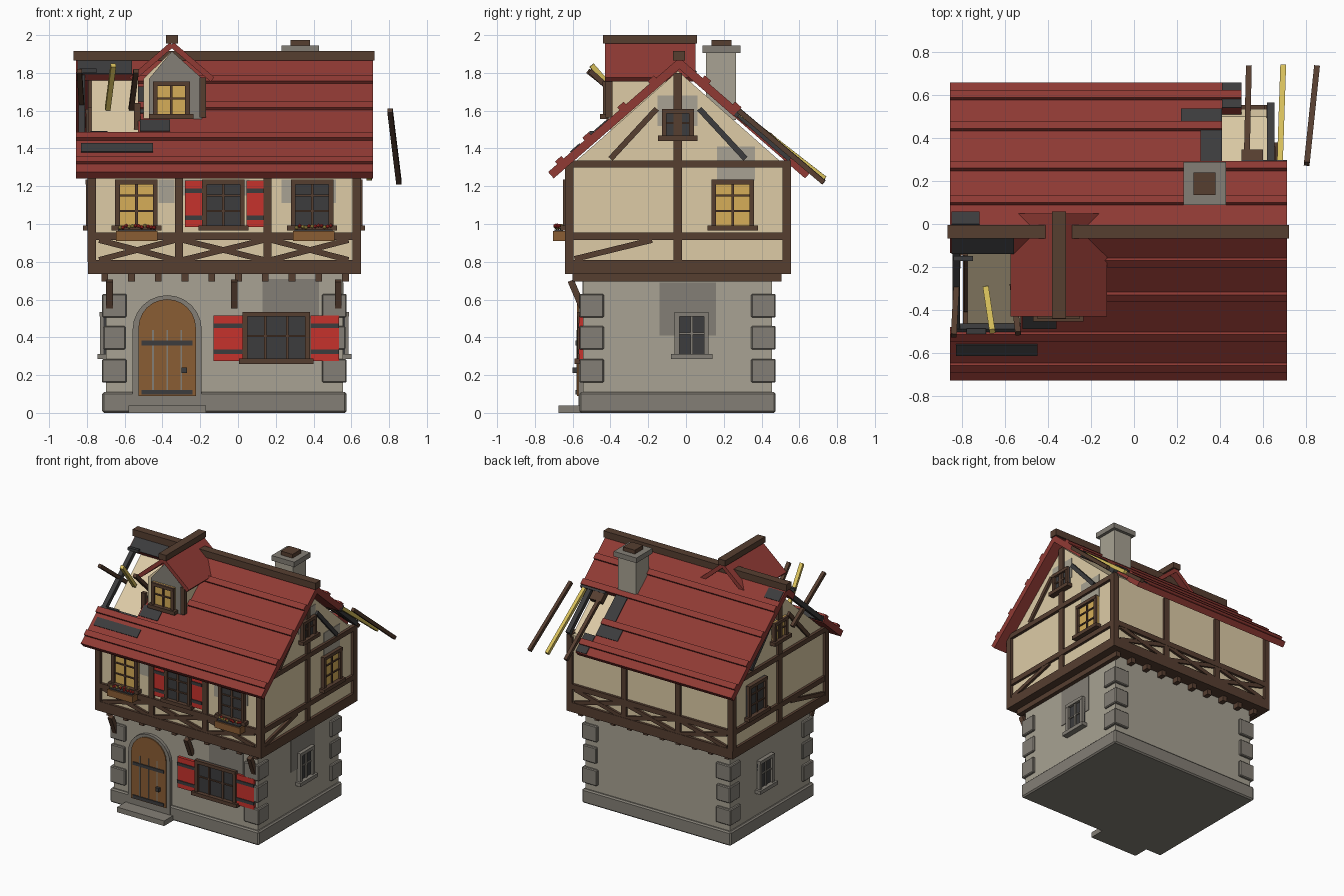
import bpy, bmesh, math, random
from mathutils import Matrix, Vector

if "Cube" in bpy.data.objects:
    bpy.data.objects.remove(bpy.data.objects["Cube"])
random.seed(4)


def material(name, *rgb):
    mat = bpy.data.materials.new(name)
    linear = [((c / 255 + .055) / 1.055) ** 2.4 for c in rgb] + [1]
    mat.use_nodes = True
    mat.diffuse_color = linear
    mat.node_tree.nodes["Principled BSDF"].inputs["Base Color"].default_value = linear
    return mat


PLASTER = material("cream plaster", 221, 203, 166)
STONE = material("pale stone", 168, 162, 147)
GREY = material("grey stone", 132, 127, 118)
TIMBER = material("dark timber", 86, 62, 48)
ROOF = material("roof red", 144, 58, 52)
RED = material("shutter red", 198, 50, 44)
LIT = material("lit glass", 214, 174, 88)
CHAR = material("charcoal", 60, 60, 61)
OAK = material("door oak", 138, 93, 52)
STRAW = material("fresh yellow wood", 216, 192, 92)


# ---- helpers ----
def finish(name, mat, bm, bevel=0):
    bmesh.ops.recalc_face_normals(bm, faces=bm.faces)
    mesh = bpy.data.meshes.new(name)
    bm.to_mesh(mesh)
    bm.free()
    mesh.materials.append(mat)
    obj = bpy.data.objects.new(name, mesh)
    bpy.context.collection.objects.link(obj)
    if bevel:
        mod = obj.modifiers.new("bevel", "BEVEL")
        mod.width, mod.segments = bevel, 1
    return obj


def cuboid(name, mat, matrix, bevel=0):
    bm = bmesh.new()
    bmesh.ops.create_cube(bm, size=1, matrix=matrix)
    return finish(name, mat, bm, bevel)


def box(name, mat, x0, x1, y0, y1, z0, z1, bevel=0):
    centre = Vector((x0 + x1, y0 + y1, z0 + z1)) / 2
    size = Matrix.Diagonal((x1 - x0, y1 - y0, z1 - z0, 1))
    return cuboid(name, mat, Matrix.Translation(centre) @ size, bevel)


def beam(name, mat, start, end, width, depth, normal=(0, 0, 1)):
    start, end = Vector(start), Vector(end)
    along = end - start
    side = Vector(normal).cross(along).normalized()
    out = along.cross(side).normalized()
    m = Matrix((side * width, along, out * depth)).transposed().to_4x4()
    return cuboid(name, mat, Matrix.Translation((start + end) / 2) @ m)


def prism(name, mat, profile, axis, a, b):
    bm = bmesh.new()
    put = (lambda u, v: (a, u, v)) if axis == 0 else (lambda u, v: (u, a, v))
    face = bm.faces.new([bm.verts.new(put(u, v)) for u, v in profile])
    ext = bmesh.ops.extrude_face_region(bm, geom=[face])["geom"]
    move = [0, 0, 0]
    move[axis] = b - a
    bmesh.ops.translate(bm, vec=move, verts=[g for g in ext if isinstance(g, bmesh.types.BMVert)])
    return finish(name, mat, bm)


# A wall is (normal axis, sign, plane position); u runs along it
def panel(name, mat, wall, u0, u1, z0, z1, out, inner=-.01):
    axis, sign, base = wall
    a, b = sorted((base + sign * inner, base + sign * out))
    if axis:
        return box(name, mat, u0, u1, a, b, z0, z1)
    return box(name, mat, a, b, u0, u1, z0, z1)


def brace(name, mat, wall, u0, z0, u1, z1, width=.03, out=.008):
    axis, sign, base = wall
    w = base + sign * out
    ends = [(u, w, z) if axis else (w, u, z) for u, z in ((u0, z0), (u1, z1))]
    beam(name, mat, *ends, width, .02, (0, sign, 0) if axis else (sign, 0, 0))


def window(wall, u0, u1, z0, z1, rows=3, cols=2, glass=CHAR, frame=TIMBER, bar=.025):
    panel("window_glass", glass, wall, u0, u1, z0, z1, .012)
    for u in (u0, u1 - bar):
        panel("window_jamb", frame, wall, u, u + bar, z0, z1, .03)
    panel("window_head", frame, wall, u0, u1, z1 - bar, z1, .032)
    panel("window_sill", frame, wall, u0 - .02, u1 + .02, z0 - .02, z0 + .008, .045)
    for i in range(1, cols):
        u = u0 + (u1 - u0) * i / cols
        panel("window_mullion", frame, wall, u - .007, u + .007, z0, z1, .022)
    for i in range(1, rows):
        z = z0 + (z1 - z0) * i / rows
        panel("window_bar", frame, wall, u0, u1, z - .005, z + .005, .02)


def shutter(wall, u0, u1, z0, z1):
    panel("shutter", RED, wall, u0, u1, z0, z1, .022)
    for t in (.2, .78):
        z = z0 + (z1 - z0) * t
        panel("shutter_strap", CHAR, wall, u0, u1, z - .012, z + .012, .028)


# ---- stone ground floor ----
LOW_FRONT, LOW_EAST, LOW_WEST = (1, -1, -.545), (0, 1, .555), (0, -1, -.7)
box("plinth", GREY, -.72, .575, -.565, .475, 0, .11, .01)
box("stone_wall", STONE, -.7, .555, -.545, .455, .1, .74)
box("door_step", GREY, -.58, -.17, -.675, -.55, 0, .04)
for level, z in enumerate((.16, .335, .505)):
    long = .012 * (level % 2)
    for x in (-.72, .445):
        for y in (-.565, .345):
            box("quoin", GREY, x + long / 2, x + .13 - long / 2, y, y + .13, z, z + .125, .006)


def arch(cx, r, z0, spring):
    ring = [math.pi * i / 12 for i in range(13)]
    return [(cx + r, z0)] + [(cx + r * math.cos(a), spring + r * math.sin(a)) for a in ring] + [(cx - r, z0)]


DOOR = -.375
prism("door_surround", GREY, arch(DOOR, .183, .04, .44), 1, -.57, -.53)
prism("door_leaf", OAK, arch(DOOR, .152, .09, .45), 1, -.578, -.53)
for dx in (-.075, 0, .075):
    panel("door_seam", GREY, LOW_FRONT, DOOR + dx - .004, DOOR + dx + .004, .11, .44, .035)
for z in (.11, .37):
    panel("door_strap", CHAR, LOW_FRONT, DOOR - .135, DOOR + .135, z - .012, z + .012, .04)
panel("door_knob", CHAR, LOW_FRONT, -.3, -.27, .21, .24, .055)

window(LOW_FRONT, .025, .38, .28, .535, rows=2, cols=3)
shutter(LOW_FRONT, -.13, .025, .275, .515)
shutter(LOW_FRONT, .385, .535, .275, .515)
panel("wall_stain", GREY, LOW_FRONT, .13, .43, .5, .71, .004)
for wall in (LOW_EAST, LOW_WEST):
    window(wall, -.06, .12, .305, .535, rows=2, frame=GREY)
panel("wall_stain", GREY, LOW_EAST, -.14, .16, .41, .69, .004)

# ---- jetty joists and brackets ----
for i in range(10):
    x = -.705 + .1415 * i
    box("joist", TIMBER, x - .018, x + .018, -.6, .505, .695, .74)
for x in (-.68, -.02, .53):
    beam("jetty_bracket", TIMBER, (x, -.61, .7), (x, -.55, .56), .035, .035, (0, -1, 0))
box("floor_beam", TIMBER, -.795, .65, -.64, .555, .735, .81)

# ---- timbered upper floor ----
FRONT, BACK, EAST, WEST = (1, -1, -.62), (1, 1, .535), (0, 1, .628), (0, -1, -.775)
box("plaster_wall", PLASTER, -.775, .628, -.62, .535, .8, 1.33)
for x in (-.797, .605):
    for y in (-.64, .51):
        box("corner_post", TIMBER, x, x + .045, y, y + .045, .8, 1.32)
bays = (-.755, -.3125, .1565, .605)
for wall in (FRONT, BACK):
    for u in bays[1:3]:
        panel("wall_post", TIMBER, wall, u - .022, u + .022, .8, 1.3, .018)
    panel("wall_rail", TIMBER, wall, -.78, .63, .915, .955, .02)
    for u, v in zip(bays, bays[1:]):
        brace("cross_brace", TIMBER, wall, u + .02, .81, v - .02, .915)
        brace("cross_brace", TIMBER, wall, u + .02, .915, v - .02, .81, out=.006)
for wall in (EAST, WEST):
    panel("gable_post", TIMBER, wall, -.065, -.02, .8, 1.8, .018)
    panel("side_rail", TIMBER, wall, -.62, .53, .915, .955, .02)
    panel("tie_beam", TIMBER, wall, -.64, .555, 1.3, 1.337, .022)
    brace("side_brace", TIMBER, wall, -.59, .815, -.18, .915)

window(FRONT, -.65, -.425, .985, 1.235, glass=LIT)
window(FRONT, -.19, .035, .985, 1.235)
window(FRONT, .28, .505, .985, 1.235)
shutter(FRONT, -.28, -.19, .985, 1.23)
shutter(FRONT, .045, .135, .985, 1.23)
for u, v, z in ((-.42, -.335, 1.11), (.23, .52, 1.11), (-.29, .06, 1.15)):
    panel("plaster_stain", STONE, FRONT, u, v, z, 1.235, .004)
for x in (-.645, .29):
    box("flower_box", OAK, x, x + .22, -.705, -.63, .91, .962)
    box("flower_leaves", CHAR, x + .01, x + .21, -.695, -.65, .96, .972)
    for i in range(12):
        bm = bmesh.new()
        spot = (x + .02 + .0165 * i, -.675 + random.uniform(-.02, .02), .98 + random.uniform(0, .012))
        bmesh.ops.create_icosphere(bm, subdivisions=1, radius=.011, matrix=Matrix.Translation(spot))
        finish("flower", random.choice((RED, STRAW, RED)), bm)

# ---- gables ----
prism("attic", PLASTER, [(-.62, 1.3), (.535, 1.3), (-.0425, 1.81)], 0, -.775, .628)
for wall, upper, top in ((EAST, LIT, CHAR), (WEST, CHAR, LIT)):
    window(wall, .135, .36, .985, 1.235, glass=upper)
    window(wall, -.127, .042, 1.46, 1.61, rows=2, glass=top)
    brace("gable_brace", TIMBER, wall, -.4, 1.345, -.155, 1.61)
    brace("gable_brace", CHAR, wall, .315, 1.345, .07, 1.61)
panel("plaster_stain", STONE, EAST, .165, .365, 1.23, 1.41, .004)
panel("plaster_stain", STONE, EAST, -.15, .06, 1.52, 1.68, .004)

# ---- main roof, with a burnt gap on each slope ----
RIDGE_Y, RIDGE_Z, SLOPE = -.035, 1.88, .87


def on_roof(side, x, d, lift):
    n = Vector((0, side * SLOPE, 1)).normalized()
    return Vector((x, RIDGE_Y + side * d, RIDGE_Z - SLOPE * d)) + n * lift


def slab(name, mat, side, x0, x1, d0, d1, low=-.045, high=0):
    x, mid = (x0 + x1) / 2, (low + high) / 2
    beam(name, mat, on_roof(side, x, d0, mid), on_roof(side, x, d1, mid),
         x1 - x0, high - low, (0, side * SLOPE, 1))


L, R = -.858, .714
tiles = {-1: ((L, R, 0, .1), (-.53, R, .1, .475), (L, R, .475, .695)),
         1: ((L, R, 0, .315), (L, .41, .315, .695), (.41, .5, .575, .695))}
for side, parts in tiles.items():
    for x0, x1, d0, d1 in parts:
        slab("roof_tiles", ROOF, side, x0, x1, d0, d1)
        for d in (.14, .3, .485, .63):
            if d0 < d < d1:
                slab("tile_course", ROOF, side, x0, x1, d - .017, d + .017, -.01, .018)
soot = ((-1, -.85, -.56, .02, .1), (-1, -.53, -.42, .18, .34), (-1, -.52, -.36, .38, .45),
        (-1, -.83, -.45, .525, .575), (1, .31, .41, .31, .475), (1, .22, .41, .475, .57),
        (1, .41, .5, .575, .69), (1, -.85, -.72, .03, .09))
for side, x0, x1, d0, d1 in soot:
    slab("soot_patch", CHAR, side, x0, x1, d0, d1, -.002, .006)
box("ridge_beam", TIMBER, -.87, .722, -.068, -.004, 1.865, 1.917)

# ---- exposed and fallen rafters ----
slab("charred_rafter", CHAR, -1, -.845, -.81, .08, .49, -.04, -.005)
slab("charred_batten", CHAR, -1, -.85, -.53, .455, .475, -.04, 0)
slab("charred_rafter", CHAR, 1, .62, .655, .3, .6, -.035, 0)
slab("charred_batten", CHAR, 1, .5, R, .3, .33, -.04, .006)
slab("broken_tie", TIMBER, 1, .5, .6, .31, .38, -.04, .004)
fallen = ((TIMBER, (.525, .28, 1.59), (.535, .73, 1.23)), (STRAW, (.68, .285, 1.59), (.695, .735, 1.24)),
          (TIMBER, (.805, .28, 1.6), (.852, .73, 1.22)), (STRAW, (-.69, -.3, 1.61), (-.66, -.5, 1.84)),
          (TIMBER, (-.565, -.29, 1.61), (-.54, -.51, 1.81)), (TIMBER, (-.82, -.15, 1.52), (-.84, -.52, 1.81)))
for mat, start, end in fallen:
    beam("loose_rafter", mat, start, end, .027, .027)
for x, y, z in ((-.8, -.16, 1.81), (-.74, -.5, 1.48)):
    box("charred_splinter", CHAR, x - .04, x + .05, y - .012, y + .012, z - .01, z + .012)

# ---- dormer ----
MID, DORMER = -.35, (1, -1, -.41)
shape = [(MID - .15, 1.5), (MID + .16, 1.5), (MID + .16, 1.77), (MID, 1.915), (MID - .15, 1.77)]
prism("dormer_body", PLASTER, shape, 1, -.405, -.05)
front = [(max(x, MID - .12), max(z, 1.555)) for x, z in shape]
prism("dormer_face", GREY, front, 1, -.413, -.4)
window(DORMER, -.45, -.255, 1.575, 1.755, rows=2, glass=LIT)
box("dormer_post", TIMBER, -.203, -.17, -.425, -.39, 1.565, 1.775)
box("dormer_post_stub", TIMBER, -.55, -.515, -.42, -.39, 1.5, 1.64)
for s in (-1, 1):
    beam("dormer_roof", ROOF, (MID, -.19, 1.95), (MID + s * .215, -.19, 1.765), .48, .03, (s * .86, 0, 1))
box("dormer_ridge", TIMBER, MID - .032, MID + .032, -.44, .058, 1.955, 2)

# ---- chimney ----
box("chimney_shaft", STONE, .25, .405, .105, .265, 1.55, 1.91)
box("chimney_cap", GREY, .23, .428, .088, .288, 1.905, 1.945)
box("chimney_pot", TIMBER, .278, .38, .135, .24, 1.94, 1.975)
